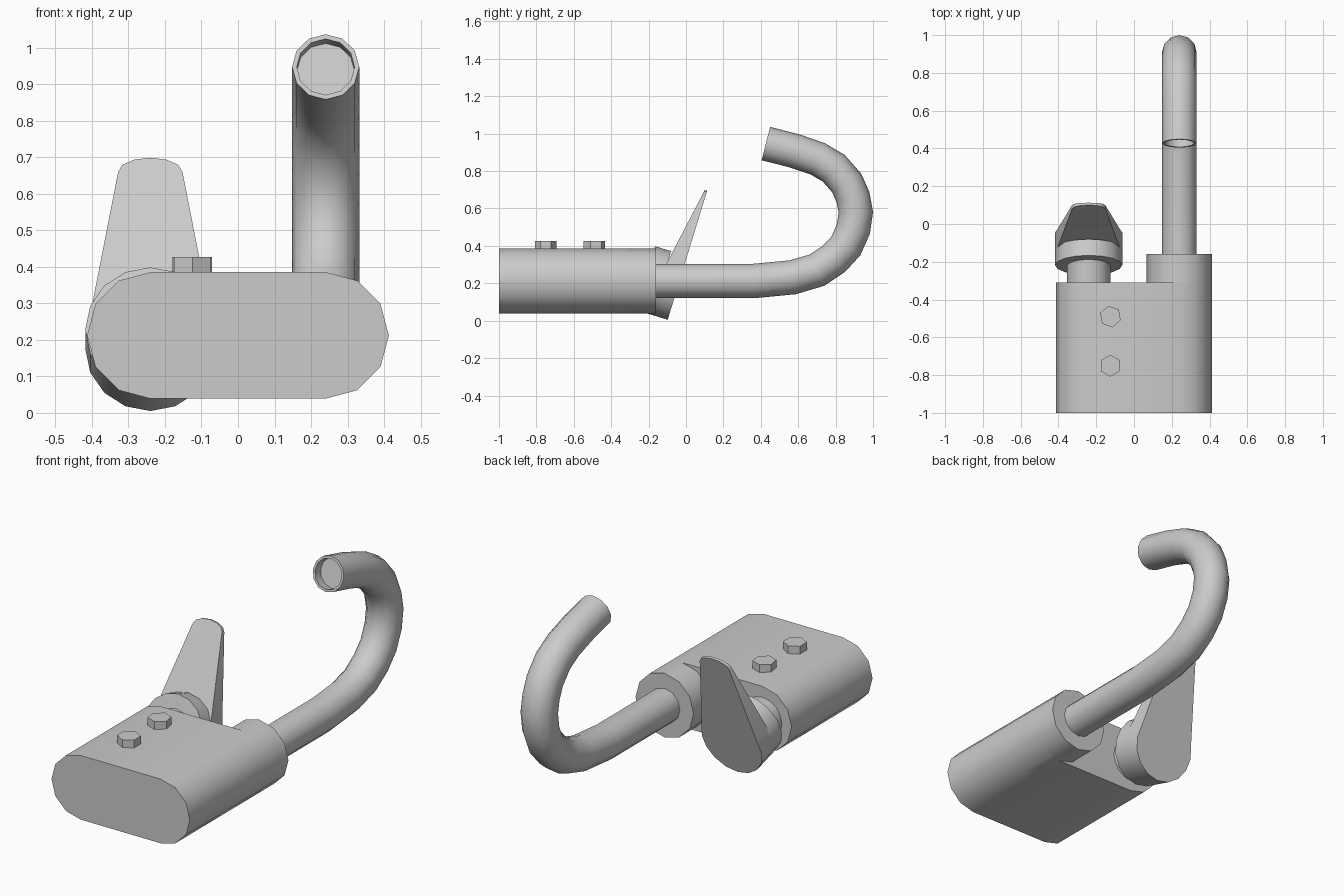
import bpy, bmesh, math
from mathutils import Vector

if "Cube" in bpy.data.objects:
    bpy.data.objects.remove(bpy.data.objects["Cube"])

# One satin metal colour for the whole fixture
metal = bpy.data.materials.new("satin_grey_metal")
metal.use_nodes = True
GREY = (0.6, 0.6, 0.6, 1)
metal.diffuse_color = GREY
metal.node_tree.nodes["Principled BSDF"].inputs["Base Color"].default_value = GREY


def loft(name, rings, angle=40):
    """Skin a closed solid through rings of equal point count."""
    bm = bmesh.new()
    loops = [[bm.verts.new(p) for p in ring] for ring in rings]
    n = len(loops[0])
    for a, b in zip(loops, loops[1:]):
        for i in range(n):
            j = (i + 1) % n
            bm.faces.new((a[i], a[j], b[j], b[i]))
    bm.faces.new(loops[0][::-1])
    bm.faces.new(loops[-1])
    bmesh.ops.recalc_face_normals(bm, faces=bm.faces)
    mesh = bpy.data.meshes.new(name)
    bm.to_mesh(mesh)
    bm.free()
    obj = bpy.data.objects.new(name, mesh)
    bpy.context.collection.objects.link(obj)
    mesh.materials.append(metal)
    bpy.ops.object.select_all(action='DESELECT')
    obj.select_set(True)
    bpy.context.view_layer.objects.active = obj
    bpy.ops.object.shade_smooth_by_angle(angle=math.radians(angle))
    return obj


def ring(center, u, v, radius, sides, turn=0.0):
    """Regular polygon in the plane of u and v."""
    angles = [2 * math.pi * i / sides + turn for i in range(sides)]
    return [center + radius * (math.cos(a) * u + math.sin(a) * v) for a in angles]


X, Y, Z = Vector((1, 0, 0)), Vector((0, 1, 0)), Vector((0, 0, 1))
SIDE, MID, R = 0.24, 0.212, 0.173

# Body: flat-topped capsule profile
right = [(SIDE + R * math.cos(a), MID + R * math.sin(a))
         for a in (math.radians(d) for d in range(-90, 91, 30))]
profile = right + [(-x, 2 * MID - z) for x, z in right]
loft("body", [[Vector((x, y, z)) for x, z in profile] for y in (-1, -0.31)])

# Collar around the spout root, and stem of the lever
loft("spout_collar", [ring(Vector((SIDE, y, MID)), X, Z, R, 12) for y in (-0.5, -0.16)])
loft("lever_stem", [ring(Vector((-SIDE, y, MID)), X, Z, 0.115, 16) for y in (-0.4, -0.15)])

# Spout: swept tube with a recessed outlet
path = [(-0.3, 0.212), (0.36, 0.212), (0.57, 0.232), (0.70, 0.27), (0.79, 0.33),
        (0.855, 0.40), (0.895, 0.49), (0.908, 0.58), (0.893, 0.66), (0.86, 0.735),
        (0.79, 0.815), (0.705, 0.865), (0.58, 0.908), (0.427, 0.947)]
pts = [Vector((SIDE, y, z)) for y, z in path]
rings = []
for i, p in enumerate(pts):
    before = (p - pts[i - 1]).normalized() if i else Y
    after = (pts[i + 1] - p).normalized() if i < len(pts) - 1 else before
    heading = (before + after).normalized()
    rings.append(ring(p, X, heading.cross(X), 0.092, 12))
up = heading.cross(X)
rings.append(ring(pts[-1], X, up, 0.079, 12))
rings.append(ring(pts[-1] - heading * 0.05, X, up, 0.079, 12))
loft("spout", rings)

# Lever frame: tilted back, u runs up the lever, w runs through its thickness
tilt = math.radians(17)
U = Vector((0, math.sin(tilt), math.cos(tilt)))
W = Vector((0, math.cos(tilt), -math.sin(tilt)))
hub = Vector((-SIDE, -0.218, 0.228))
BACK, KNOB = 0.18, 0.178

# Lever hub
loft("lever_hub", [ring(hub + W * w, X, U, KNOB, 16) for w in (0, 0.09)])

# Lever handle: teardrop outline, thinning toward the tip
lower = [(KNOB * math.cos(a), KNOB * math.sin(a))
         for a in (math.pi * i / 8 for i in range(-9, 2))]
tip = [(0.088 * math.cos(a), 0.5 + 0.043 * math.sin(a))
       for a in (math.pi * i / 6 for i in range(7))]
outline = lower + tip
front = [hub + X * x + U * u + W * (0.066 + 0.186 * u) for x, u in outline]
back = [hub + X * x + U * u + W * BACK for x, u in outline]
loft("lever_handle", [front, back])

# Hexagonal screws on top of the body
for name, y, turn in (("front_screw", -0.75, 90), ("rear_screw", -0.49, 100)):
    loft(name, [ring(Vector((-0.125, y, z)), X, Y, 0.058, 6, math.radians(turn))
                for z in (0.37, 0.427)])
